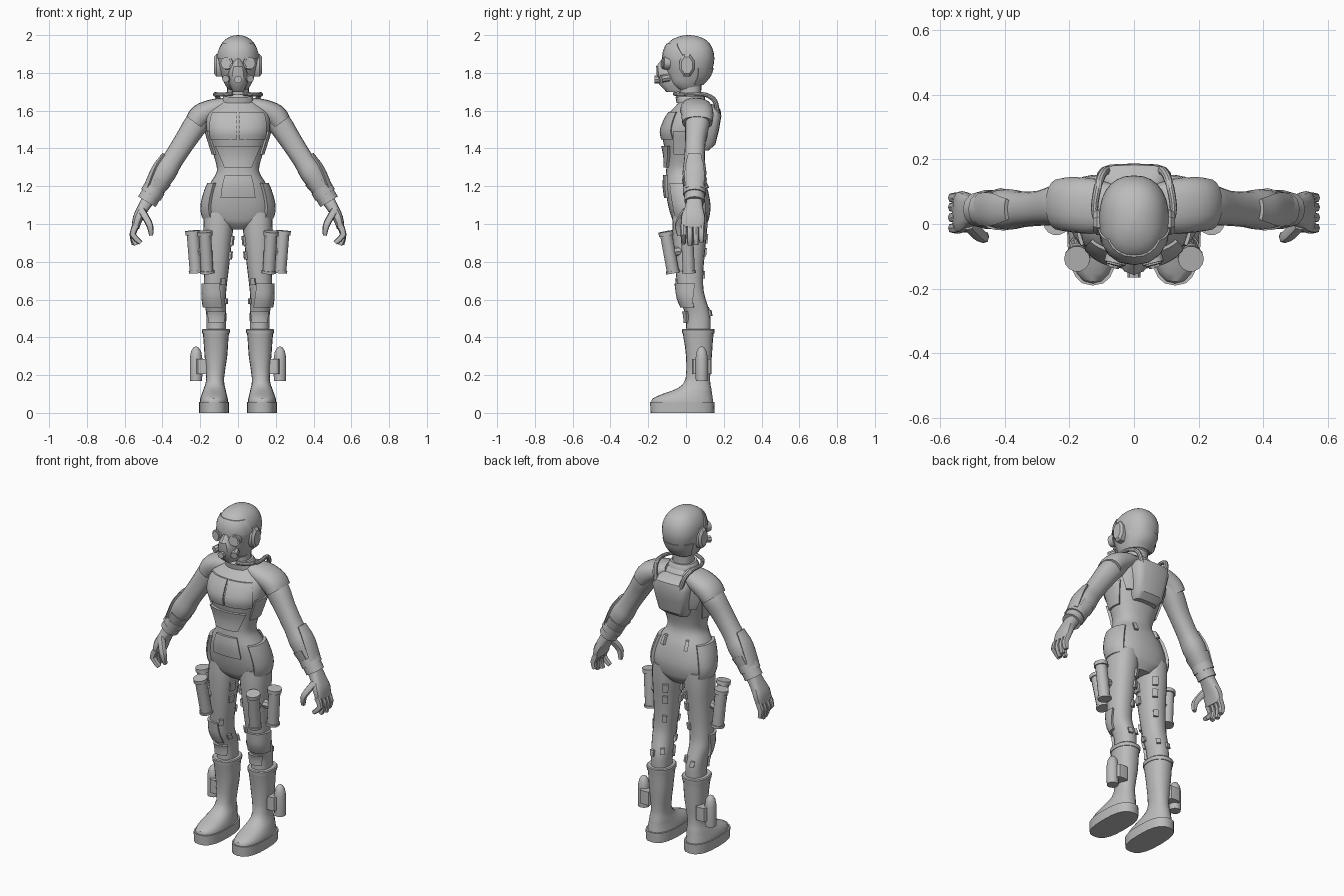
import bpy, bmesh, math
from mathutils import Vector

grey = bpy.data.materials.new("plain_grey")
grey.diffuse_color = (0.5, 0.5, 0.5, 1)


def skin(name, loops, mirror=False):
    """Join equal-length point loops into a closed surface."""
    bm = bmesh.new()
    rows = [[bm.verts.new(p) for p in loop] for loop in loops]
    n = len(rows[0])
    for a, b in zip(rows, rows[1:]):
        for i in range(n):
            j = (i + 1) % n
            bm.faces.new((a[i], a[j], b[j], b[i]))
    bm.faces.new(rows[0][::-1])
    bm.faces.new(rows[-1])
    bmesh.ops.recalc_face_normals(bm, faces=bm.faces)
    me = bpy.data.meshes.new(name)
    bm.to_mesh(me)
    bm.free()
    me.materials.append(grey)
    ob = bpy.data.objects.new(name, me)
    bpy.context.collection.objects.link(ob)
    if mirror:
        ob.modifiers.new("mirror", 'MIRROR')
    return ob


def at(rings, s):
    """Smooth interpolation of ring tuples at float index s."""
    m = len(rings) - 1
    i = max(0, min(int(s), m - 1))
    t = s - i
    p = [Vector(rings[max(0, min(k, m))]) for k in (i - 1, i, i + 1, i + 2)]
    return 0.5 * (2 * p[1] + (p[2] - p[0]) * t
                  + (2 * p[0] - 5 * p[1] + 4 * p[2] - p[3]) * t * t
                  + (3 * p[1] - p[0] - 3 * p[2] + p[3]) * t ** 3)


def surf(rings, s, deg, off=0.0, tilt=False, p=2.3):
    """Point on a lofted body; -90 degrees is the front, 0 is the +x side."""
    r = at(rings, s)
    u, v = Vector((1, 0, 0)), Vector((0, 1, 0))
    if tilt:
        m = len(rings) - 1
        t = (at(rings, min(s + .1, m)) - at(rings, max(s - .1, 0)))[:3]
        t = Vector(t).normalized()
        if abs(t.y) > .9:
            v = Vector((0, 0, 1))
        u = v.cross(t).normalized()
        v = t.cross(u)
    c, d = math.cos(math.radians(deg)), math.sin(math.radians(deg))
    k = 2 / p
    return (Vector(r[:3]) + u * math.copysign(abs(c) ** k, c) * (r[3] + off)
            + v * math.copysign(abs(d) ** k, d) * (r[4] + off))


def loft(name, rings, n=20, sub=3, mirror=False, tilt=False, p=2.3):
    steps = (len(rings) - 1) * sub
    return skin(name, [[surf(rings, k / sub, 360 * i / n, 0, tilt, p) for i in range(n)]
                       for k in range(steps + 1)], mirror)


def patch(name, rings, s0, s1, bottom, top, off, mirror=True, tilt=False):
    """Raised plate hugging a body, between two ring positions and two angle spans."""
    loops, n, m = [], 8, 6
    for k in range(m + 1):
        f = k / m
        a0 = bottom[0] + (top[0] - bottom[0]) * f
        a1 = bottom[1] + (top[1] - bottom[1]) * f
        s = s0 + (s1 - s0) * f
        ang = [a0 + (a1 - a0) * i / n for i in range(n + 1)]
        loops.append([surf(rings, s, a, off, tilt) for a in ang]
                     + [surf(rings, s, a, -.008, tilt) for a in reversed(ang)])
    return skin(name, loops, mirror)


def body(rows):
    """(z, centre x, half width, front y, back y) to ring tuples."""
    return [(x, (f + b) / 2, z, h, (b - f) / 2) for z, x, h, f, b in rows]


def rod(name, a, b, r, n=14, mirror=True):
    return loft(name, [(*a, r, r), (*b, r, r)], n, 1, mirror, True, 2)


# Torso and neck
torso = body([(.97, 0, .06, -.03, .09), (1.0, 0, .13, -.06, .11), (1.03, 0, .172, -.075, .122),
              (1.1, 0, .183, -.095, .13), (1.2, 0, .155, -.11, .11), (1.28, 0, .112, -.105, .075),
              (1.36, 0, .128, -.105, .085), (1.44, 0, .152, -.122, .11), (1.5, 0, .168, -.13, .122),
              (1.58, 0, .165, -.095, .13), (1.63, 0, .12, -.05, .12), (1.66, 0, .07, -.03, .10)])
loft("torso", torso, 32)
loft("neck", body([(1.6, 0, .07, -.04, .09), (1.67, 0, .058, -.035, .08),
                   (1.78, 0, .06, -.04, .085)]), 20)
loft("collar", body([(1.64, 0, .085, -.05, .105), (1.67, 0, .08, -.055, .1),
                     (1.685, 0, .07, -.045, .09)]), 20, 1)

# Torso armour plates
patch("chest_plate", torso, 7.1, 9.2, (-89, -28), (-89, -38), .008)
patch("abdomen_plate", torso, 5.25, 6.65, (-122, -58), (-137, -43), .016, False)
patch("belt_plate", torso, 3.4, 4.75, (-116, -64), (-118, -62), .014, False)
patch("hip_plate", torso, 2.0, 4.2, (-42, 38), (-40, 40), .016)
patch("rib_plate", torso, 6.1, 7.9, (-28, 20), (-24, 30), .01)
patch("back_wing", torso, 7.0, 9.3, (42, 66), (28, 66), .014)
patch("back_pouch", torso, 3.9, 4.5, (62, 70), (58, 66), .016)

# Backpack
loft("backpack", body([(1.39, 0, .075, .04, .12), (1.42, 0, .092, .04, .155), (1.5, 0, .105, .04, .175),
                       (1.57, 0, .118, .04, .187), (1.605, 0, .105, .04, .183),
                       (1.635, 0, .07, .04, .14)]), 16, 1, p=4)

# Air hoses
loft("air_hose", [(.03, -.06, 1.69, .011, .011), (.085, -.035, 1.685, .011, .011),
                  (.12, .03, 1.685, .011, .011), (.115, .1, 1.685, .012, .012),
                  (.1, .15, 1.655, .013, .013), (.085, .165, 1.6, .014, .014),
                  (.07, .165, 1.56, .014, .014)], 10, 4, True, True, 2)

# Helmet, mask, lenses and ear covers
head = body([(1.71, 0, .05, -.04, .065), (1.74, 0, .07, -.08, .09), (1.78, 0, .086, -.1, .125),
             (1.83, 0, .101, -.113, .143), (1.88, 0, .108, -.122, .15), (1.93, 0, .1, -.112, .14),
             (1.97, 0, .075, -.083, .112), (1.993, 0, .038, -.035, .065), (2.0, 0, .004, .01, .02)])
loft("helmet", head, 28)
patch("helmet_brow", head, 3.9, 5.6, (-175, -5), (-150, -30), .005, False)
patch("helmet_nape", head, .9, 2.9, (25, 155), (20, 160), .005, False)
loft("mask", body([(1.70, 0, .03, -.105, 0), (1.74, 0, .048, -.142, 0), (1.79, 0, .056, -.155, 0),
                   (1.835, 0, .042, -.158, 0), (1.875, 0, .018, -.125, 0)]), 12, 1)
rod("mask_filter", (0, -.13, 1.765), (0, -.166, 1.765), .02, 8, False)
rod("lens_rim", (.052, -.09, 1.85), (.06, -.122, 1.852), .033)
rod("lens", (.052, -.09, 1.85), (.061, -.127, 1.852), .025)
rod("cheek_filter", (.05, -.09, 1.775), (.066, -.132, 1.768), .02, 8)
skin("ear_cover", [[(x, .005 + .042 * k * math.cos(a), 1.84 + .064 * k * math.sin(a))
                    for a in [math.pi * (i + .5) / 4 for i in range(8)]]
                   for x, k in ((.085, 1), (.115, 1), (.127, .75))], True)

# Arms, from wrist up to shoulder
arm = [(.475, .045, 1.13, .038, .04), (.44, .045, 1.19, .049, .052), (.39, .045, 1.27, .062, .063),
       (.345, .045, 1.34, .055, .055), (.28, .05, 1.44, .058, .055), (.22, .06, 1.53, .064, .065),
       (.16, .06, 1.59, .06, .065)]
loft("arm", arm, 20, 3, True, True)
patch("forearm_guard", arm, .75, 3.0, (-55, 55), (-28, 28), .011, True, True)
patch("forearm_strap", arm, 1.0, 1.6, (60, 290), (60, 290), .006, True, True)
loft("shoulder_pad", [(.228, .06, 1.535, .056, .08), (.195, .06, 1.575, .062, .085),
                      (.13, .055, 1.61, .052, .085), (.06, .05, 1.63, .04, .07)], 20, 3, True, True)
for s, r in ((.15, .054), (.75, .06)):
    c = at(arm, s)
    rod("glove_cuff", (c[0] + .011, c[1], c[2] - .018), (c[0] - .011, c[1], c[2] + .018), r, 12)

# Hands
loft("palm", [(.543, .035, .98, .02, .06), (.53, .038, 1.03, .027, .064),
              (.505, .042, 1.08, .03, .05), (.475, .045, 1.13, .035, .04)], 16, 3, True, True, 3)
for i, (y, x, z) in enumerate([(-.013, .515, .9), (.02, .54, .888), (.052, .55, .89), (.081, .55, .905)]):
    loft("finger", [(.538, y, .995, .018, .016), (.558, y, .945, .017, .0155),
                    (x, y, z, .012, .013)], 8, 2, True, True, 2.6)
loft("thumb", [(.51, 0, 1.07, .02, .02), (.48, -.032, 1.02, .019, .019), (.465, -.042, .985, .017, .017),
               (.46, -.035, .94, .011, .011)], 8, 2, True, True, 2.6)

# Legs, from boot top up to hip
leg = body([(.44, .115, .052, 0, .13), (.52, .115, .053, -.003, .128), (.60, .122, .058, -.035, .105),
            (.66, .121, .06, -.045, .092), (.75, .115, .065, -.055, .092), (.85, .11, .071, -.065, .1),
            (.97, .105, .079, -.072, .112), (1.06, .1, .08, -.07, .115)])
loft("leg", leg, 20, 3, True)
patch("knee_pad", leg, 1.45, 3.3, (-120, -5), (-105, 15), .013)
patch("shin_plate", leg, .5, 1.2, (-125, -55), (-135, -45), .014)
for s, a in ((5.5, 196), (4.85, 196), (3.4, 238), (5.6, 118), (5.0, 118), (3.8, 118),
             (1.9, 200), (1.1, 75), (1.3, 128)):
    patch("leg_pouch", leg, s - .2, s + .2, (a - 11, a + 11), (a - 11, a + 11), .012)

# Boots and soles
loft("boot", body([(.05, .127, .076, -.183, .145), (.075, .127, .073, -.178, .142),
                   (.1, .126, .066, -.125, .138), (.13, .124, .057, -.045, .134),
                   (.18, .121, .047, -.002, .127), (.3, .117, .06, 0, .137), (.39, .117, .066, -.012, .143),
                   (.425, .117, .07, -.018, .147)]), 20, 2, True)
loft("boot_rim", body([(.42, .117, .073, -.02, .15), (.44, .117, .075, -.022, .152),
                       (.445, .117, .07, -.018, .148)]), 20, 1, True)
loft("sole", body([(0, .127, .079, -.188, .15), (.058, .127, .08, -.19, .152)]), 20, 1, True, p=2.6)

# Thigh canisters with end caps
for a, b in (((.163, -.068, .74), (.176, -.108, .96)), ((.222, .015, .74), (.24, .005, .965))):
    a, b = Vector(a), Vector(b)
    rod("canister", a, b, .033)
    rod("canister_cap", b - (b - a) * .1, b, .04)
    rod("canister_base", a, a + (b - a) * .06, .038)
    rod("canister_mount", a.lerp(b, .5), (.14, 0, .86), .025, 8)

# Ankle bottle with holder
loft("ankle_bottle", [(.222, .083, z, r, r) for z, r in
                      ((.17, .032), (.2, .033), (.29, .033), (.325, .027), (.345, .015), (.352, .003))],
     14, 1, True, False, 2)
loft("bottle_holder", body([(.205, .185, .036, .035, .135), (.285, .185, .036, .035, .135)]),
     12, 1, True, p=5)

# Smooth shading with sharp creases kept
for ob in bpy.data.objects:
    ob.select_set(True)
bpy.context.view_layer.objects.active = bpy.data.objects["torso"]
bpy.ops.object.shade_smooth_by_angle(angle=math.radians(35))
